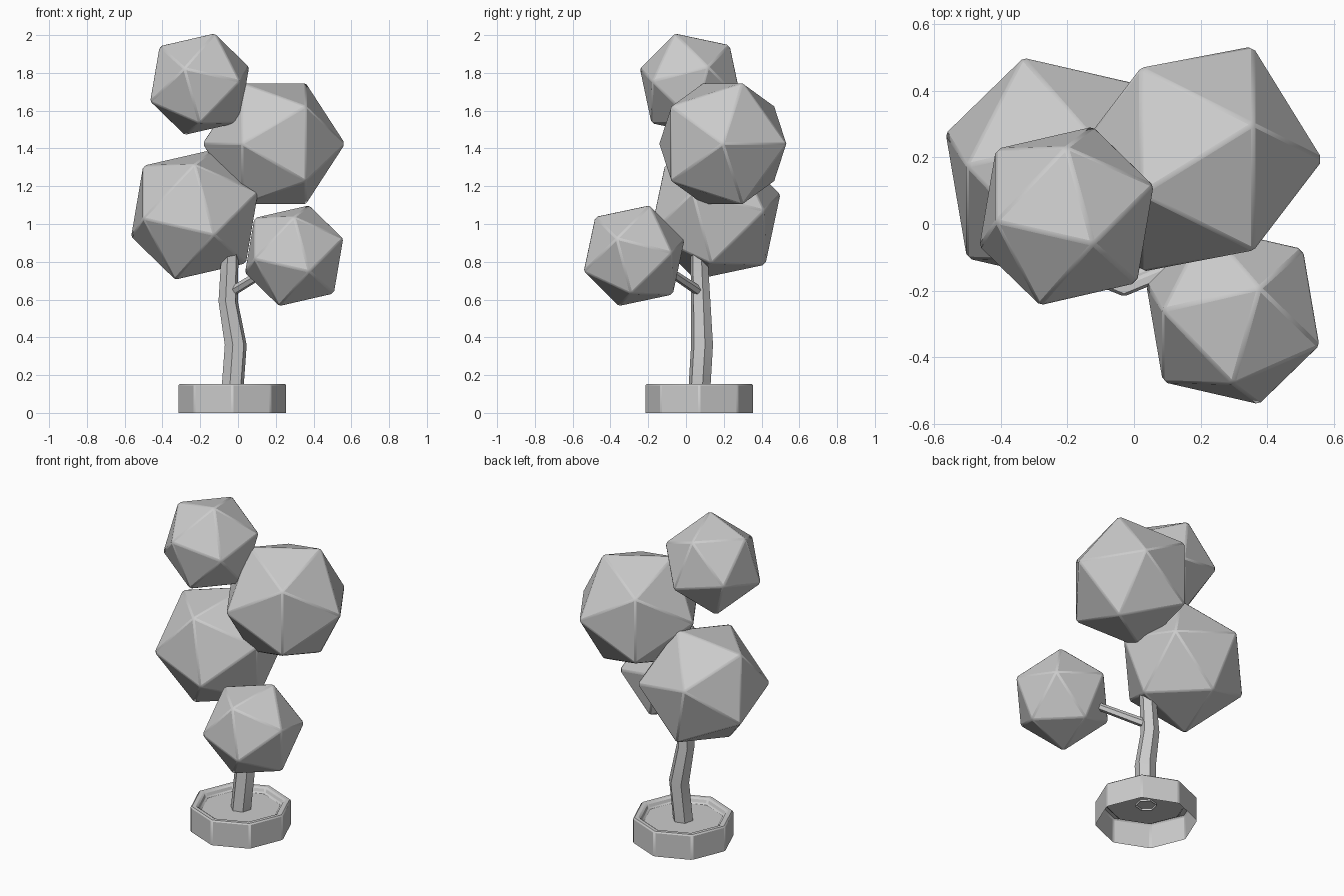
import bpy, bmesh, math
from mathutils import Vector, Matrix

if "Cube" in bpy.data.objects:
    bpy.data.objects.remove(bpy.data.objects["Cube"])


def finish(name, bm, bevel=0.0):
    bmesh.ops.recalc_face_normals(bm, faces=bm.faces)
    me = bpy.data.meshes.new(name)
    bm.to_mesh(me)
    bm.free()
    ob = bpy.data.objects.new(name, me)
    bpy.context.collection.objects.link(ob)
    if bevel:
        mod = ob.modifiers.new("soft_edges", 'BEVEL')
        mod.width = bevel
        mod.segments = 1
        mod.limit_method = 'ANGLE'
    bpy.ops.object.select_all(action='DESELECT')
    ob.select_set(True)
    bpy.context.view_layer.objects.active = ob
    bpy.ops.object.shade_smooth_by_angle(angle=math.radians(31))
    return ob


def ring(bm, center, radius, sides, turn=0.0, rot=None):
    verts = []
    for i in range(sides):
        a = turn + math.tau * i / sides
        p = Vector((radius * math.cos(a), radius * math.sin(a), 0))
        verts.append(bm.verts.new(Vector(center) + (rot @ p if rot else p)))
    return verts


def loft(bm, rings, cap_end=True):
    n = len(rings[0])
    for a, b in zip(rings, rings[1:]):
        for i in range(n):
            j = (i + 1) % n
            bm.faces.new((a[i], a[j], b[j], b[i]))
    if cap_end:
        bm.faces.new(rings[-1])


def foliage(name, center, radius, axis, side):
    # twenty-sided ball with one corner along axis, next ring starting at side
    z, x = Vector(axis).normalized(), Vector(side)
    rot = Matrix((x, z.cross(x), z)).transposed().to_4x4()
    bm = bmesh.new()
    bmesh.ops.create_icosphere(bm, subdivisions=1, radius=radius)
    bmesh.ops.transform(bm, matrix=Matrix.Translation(center) @ rot, verts=bm.verts)
    finish(name, bm, 0.008)


# Octagonal pot, open underneath, with a sunken soil surface
bm = bmesh.new()
loft(bm, [ring(bm, (-0.03, 0.07, z), r, 8)
          for r, z in ((0.288, 0), (0.288, 0.153), (0.248, 0.153), (0.235, 0.122))])
finish("pot", bm, 0.008)

# Crooked six-sided trunk
bm = bmesh.new()
path = [(-0.03, 0.07, 0.11, 0.06), (-0.012, 0.085, 0.36, 0.06),
        (-0.052, 0.078, 0.59, 0.053), (-0.042, 0.068, 0.86, 0.046)]
loft(bm, [ring(bm, p[:3], p[3], 6, math.radians(15)) for p in path])
finish("trunk", bm)

# Side branch
bm = bmesh.new()
a, b = Vector((-0.02, 0.06, 0.65)), Vector((0.18, -0.12, 0.77))
rot = (b - a).to_track_quat('Z', 'Y')
loft(bm, [ring(bm, a, 0.026, 6, 0, rot), ring(bm, b, 0.022, 6, 0, rot)])
finish("branch", bm)

# Foliage balls
foliage("foliage_right", (0.19, 0.195, 1.425), 0.379, (1, 0, 0), (0, 1, 0))
foliage("foliage_top", (-0.203, 0.024, 1.74), 0.294, (0, 1, 1), (1, 0, 0))
foliage("foliage_left", (-0.23, 0.155, 1.05), 0.377, (0, -1, 1), (1, 0, 0))
foliage("foliage_low", (0.297, -0.275, 0.832), 0.292, (0, -1, 1), (1, 0, 0))
